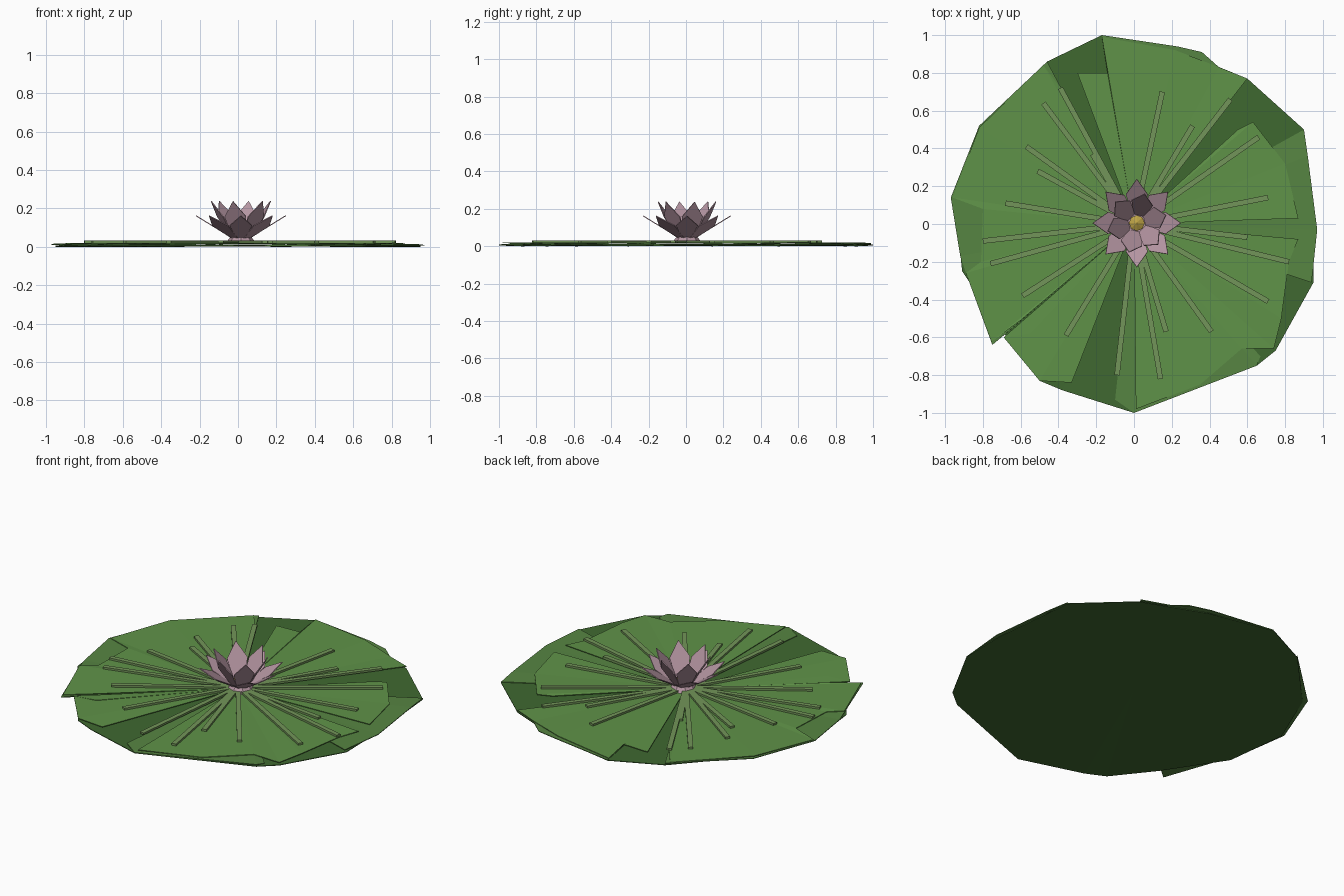
import bpy, bmesh, math
from mathutils import Vector

if "Cube" in bpy.data.objects:
    bpy.data.objects.remove(bpy.data.objects["Cube"])


def material(name, col):
    m = bpy.data.materials.new(name)
    m.diffuse_color = (*col, 1)
    m.use_nodes = True
    m.node_tree.nodes["Principled BSDF"].inputs["Base Color"].default_value = m.diffuse_color
    return m


DARK = material("dark_leaf", (0.05, 0.14, 0.03))
MID = material("mid_leaf", (0.095, 0.235, 0.055))
LIGHT = material("light_leaf", (0.115, 0.29, 0.065))
VEIN = material("vein_green", (0.17, 0.30, 0.10))
PINK = material("petal_pink", (0.46, 0.30, 0.36))
GOLD = material("gold", (0.50, 0.36, 0.06))


def finish(name, bm, mat):
    bmesh.ops.recalc_face_normals(bm, faces=bm.faces)
    me = bpy.data.meshes.new(name)
    bm.to_mesh(me)
    bm.free()
    me.materials.append(mat)
    ob = bpy.data.objects.new(name, me)
    bpy.context.collection.objects.link(ob)
    return ob


def slab(bm, pts, offset):
    """Closed thin plate: polygon plus its copy moved by offset."""
    a = [bm.verts.new(p) for p in pts]
    b = [bm.verts.new(Vector(p) + offset) for p in pts]
    bm.faces.new(a[::-1])
    bm.faces.new(b)
    for i in range(len(a)):
        j = (i + 1) % len(a)
        bm.faces.new((a[i], a[j], b[j], b[i]))


def leaf(name, runs, z, mat, thick=0.004, wave=0.002):
    """Leaf layer made of triangular facets fanning from the centre."""
    bm = bmesh.new()
    for run in runs:
        rim = [(x, y, z + wave * (-1) ** i) for i, (x, y) in enumerate(run)]
        for p, q in zip(rim, rim[1:]):
            slab(bm, [(0, 0, z), p, q], Vector((0, 0, thick)))
    finish(name, bm, mat)


# Bottom leaf, complete round outline
base = [(0.95, -0.03), (0.90, 0.50), (0.60, 0.77), (0.23, 0.92), (-0.17, 1.0),
        (-0.46, 0.86), (-0.80, 0.50), (-0.95, 0.14), (-0.91, -0.25),
        (-0.68, -0.59), (-0.50, -0.83), (-0.38, -0.88), (0, -1.0),
        (0.65, -0.75), (0.75, -0.67), (0.95, -0.31)]
leaf("lower_leaf", [base + base[:1]], 0.002, DARK)

# Middle leaf, seen at the rim and through the notches
leaf("middle_leaf", [
    [(0.94, -0.31), (0.97, -0.03), (0.92, 0.36), (0.90, 0.50)],
    [(0.45, 0.83), (0.36, 0.91), (0.23, 0.94), (-0.17, 1.0)],
    [(-0.46, 0.86), (-0.82, 0.52), (-0.97, 0.14), (-0.92, -0.17),
     (-0.89, -0.26), (-0.75, -0.64), (-0.69, -0.59)],
    [(-0.10, -0.93), (0, -1.0), (0.65, -0.75), (0.67, -0.70)],
], 0.008, MID)

# Upper leaf with notches
leaf("upper_leaf", [
    [(0.87, 0.03), (0.80, 0.32), (0.63, 0.54), (0.55, 0.50)],
    [(0.60, 0.77), (0.45, 0.83), (0.22, 0.92), (-0.17, 0.99), (-0.14, 0.80),
     (-0.30, 0.80)],
    [(-0.39, 0.72), (-0.48, 0.84), (-0.82, 0.51), (-0.96, 0.14),
     (-0.80, 0.08), (-0.81, -0.20), (-0.89, -0.26), (-0.75, -0.62),
     (-0.60, -0.51)],
    [(-0.55, -0.58), (-0.69, -0.60), (-0.50, -0.83), (-0.33, -0.84)],
    [(0.01, -0.98), (0.35, -0.85), (0.57, -0.66), (0.74, -0.66),
     (0.78, -0.50), (0.82, -0.20), (0.87, -0.08)],
], 0.015, LIGHT)

# Raised veins, given by their outer ends
ends = [(0.15, 0.70), (0.31, 0.52), (0.51, 0.66), (0.66, 0.46), (0.71, 0.14),
        (0.60, -0.07), (0.82, -0.20), (0.71, -0.41), (0.41, -0.57),
        (0.17, -0.57), (0.14, -0.82), (-0.09, -0.80), (-0.36, -0.59),
        (-0.59, -0.38), (-0.76, -0.21), (-0.80, -0.09), (-0.68, 0.11),
        (-0.51, 0.28), (-0.57, 0.41), (-0.48, 0.64), (-0.39, 0.72),
        (-0.22, 0.37)]
bm = bmesh.new()
for e in ends:
    d = Vector((*e, 0))
    s = d.normalized().cross(Vector((0, 0, 1))) * 0.014
    z = Vector((0, 0, 0.02))
    a, b = d.normalized() * 0.05 + z, d + z
    slab(bm, [a + s, b + s, b - s, a - s], Vector((0, 0, 0.012)))
finish("leaf_veins", bm, VEIN)

# Flower: two rings of flat pointed petals
CX, CY = 0.015, 0.005


def petal_ring(name, count, start, root, tip, widths):
    bm = bmesh.new()
    for k in range(count):
        t = start + math.tau * k / count
        out = Vector((math.cos(t), math.sin(t), 0))
        side = Vector((-math.sin(t), math.cos(t), 0))
        up = Vector((0, 0, 1))

        def point(f, w):
            r = root[0] + (tip[0] - root[0]) * f
            z = root[1] + (tip[1] - root[1]) * f
            return Vector((CX, CY, 0)) + out * r + up * z + side * w

        w0, w1 = widths
        n = (up * (tip[0] - root[0]) - out * (tip[1] - root[1])).normalized()
        slab(bm, [point(0, -w0), point(0.58, -w1), point(1, 0),
                  point(0.58, w1), point(0, w0)], n * 0.005)
    finish(name, bm, PINK)


petal_ring("outer_petals", 8, 0, (0.04, 0.04), (0.235, 0.16), (0.022, 0.058))
petal_ring("inner_petals", 6, math.radians(15), (0.045, 0.045), (0.162, 0.237),
           (0.03, 0.058))


def cone(name, r1, r2, z0, z1, sides, mat):
    bm = bmesh.new()
    bmesh.ops.create_cone(bm, cap_ends=True, segments=sides, radius1=r1,
                          radius2=r2, depth=z1 - z0)
    bmesh.ops.translate(bm, verts=bm.verts, vec=(CX, CY, (z0 + z1) / 2))
    finish(name, bm, mat)


# Flower base and golden centre
cone("flower_base", 0.08, 0.055, 0.02, 0.05, 8, PINK)
cone("flower_centre", 0.03, 0.042, 0.05, 0.08, 8, GOLD)
cone("flower_centre_tip", 0.042, 0.0, 0.08, 0.10, 8, GOLD)
